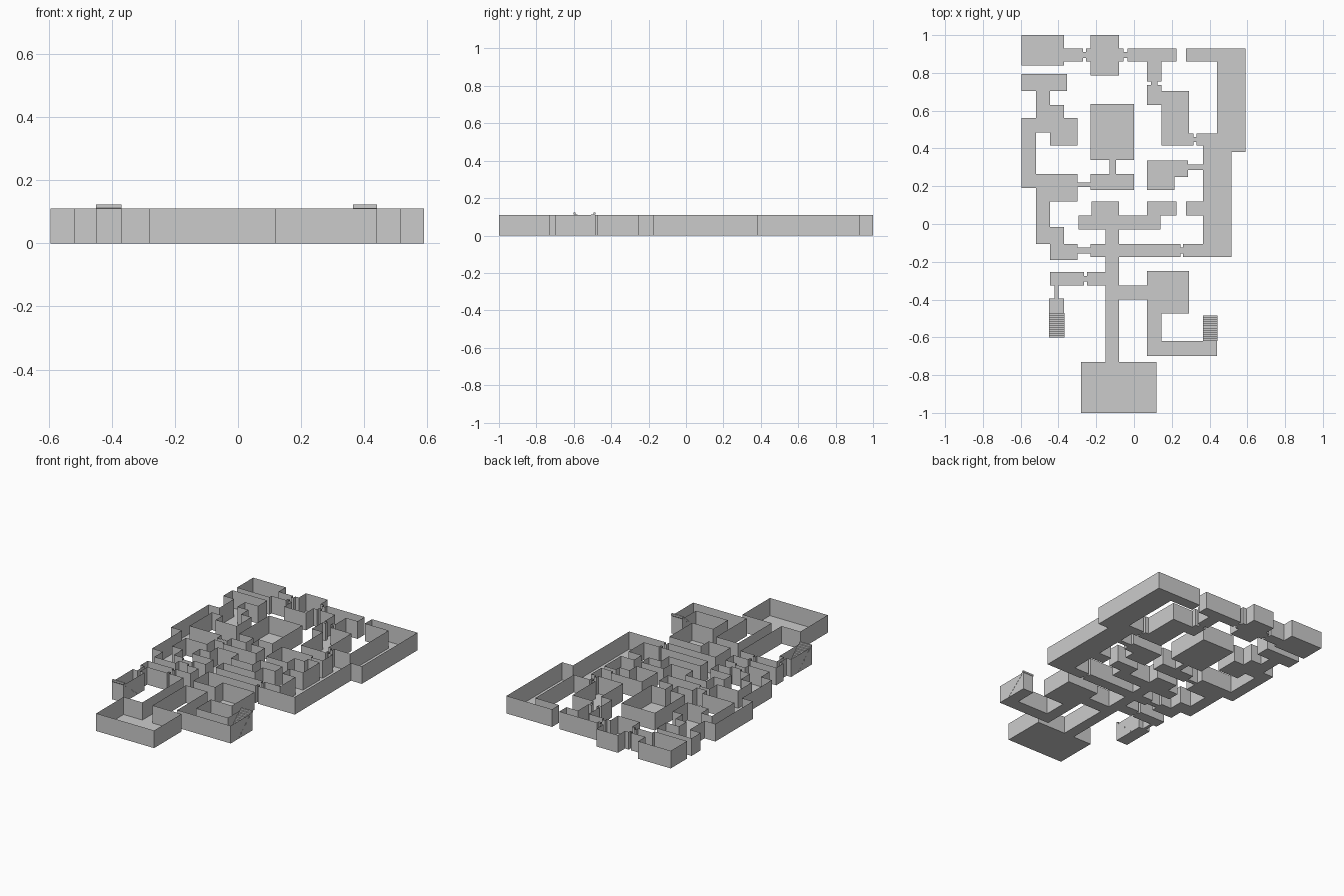
import bpy, bmesh

WALL_H = 0.11

# Plan rectangles: x0, y0, x1, y1
north = [
    (-.595, .84, -.37, 1), (-.37, .86, -.27, .93), (-.27, .88, -.255, .91), (-.255, .86, -.23, .93),
    (-.23, .785, -.08, 1), (-.08, .86, -.055, .93), (-.055, .88, -.035, .91), (-.035, .86, .225, .93),
    (.07, .755, .145, .86), (.09, .735, .125, .755), (.07, .63, .145, .735), (.145, .415, .29, .705),
    (.29, .415, .315, .48), (.315, .435, .33, .46), (.33, .415, .365, .48),
]
west = [
    (-.595, .705, -.355, .795), (-.52, .485, -.445, .705), (-.595, .485, -.52, .56),
    (-.445, .415, -.37, .63), (-.37, .415, -.30, .56), (-.595, .19, -.52, .485),
    (-.52, .19, -.445, .265), (-.445, .12, -.30, .265), (-.52, -.105, -.445, .19),
    (-.445, -.19, -.37, -.015), (-.37, -.19, -.30, -.105),
    (-.30, .195, -.23, .22), (-.30, -.155, -.23, -.125),
]
east = [
    (.275, .86, .44, .93), (.44, .38, .59, .93), (.365, -.175, .44, .48), (.44, -.175, .515, .38),
    (.275, .045, .365, .12), (.07, .18, .215, .335), (.215, .25, .285, .335), (.285, .285, .365, .315),
]
centre = [
    (-.23, .34, 0, .635), (-.13, .265, -.095, .34), (-.23, .18, 0, .265),
    (-.225, .045, -.08, .12), (-.295, -.03, .14, .045), (.07, .045, .225, .12),
    (-.225, -.175, .245, -.105), (-.23, -.175, -.225, -.105),
    (.245, -.155, .26, -.125), (.26, -.175, .365, -.105),
]
south = [
    (-.15, -.73, -.08, -.03), (-.25, -.325, -.15, -.255), (-.265, -.305, -.25, -.275),
    (-.445, -.325, -.265, -.255), (-.42, -.395, -.40, -.325), (-.45, -.6, -.37, -.395),
    (-.08, -.4, .07, -.325), (.07, -.475, .29, -.25), (.07, -.7, .145, -.475),
    (.145, -.7, .44, -.62), (.365, -.62, .44, -.485), (-.28, -1, .12, -.73),
]
rects = north + west + east + centre + south


def finish(name, bm):
    me = bpy.data.meshes.new(name)
    bm.to_mesh(me)
    bm.free()
    ob = bpy.data.objects.new(name, me)
    bpy.context.collection.objects.link(ob)
    return ob


# Rooms: one floor made from the union of all rectangles, walls raised on its border
bm = bmesh.new()
xs = sorted({v for r in rects for v in (r[0], r[2])})
ys = sorted({v for r in rects for v in (r[1], r[3])})
verts = {}


def vert(i, j):
    if (i, j) not in verts:
        verts[i, j] = bm.verts.new((xs[i], ys[j], 0))
    return verts[i, j]


for i in range(len(xs) - 1):
    for j in range(len(ys) - 1):
        cx, cy = (xs[i] + xs[i + 1]) / 2, (ys[j] + ys[j + 1]) / 2
        if any(a < cx < c and b < cy < d for a, b, c, d in rects):
            bm.faces.new([vert(i, j), vert(i + 1, j), vert(i + 1, j + 1), vert(i, j + 1)])
border = [e for e in bm.edges if e.is_boundary]
top = bmesh.ops.extrude_edge_only(bm, edges=border)["geom"]
bmesh.ops.translate(bm, vec=(0, 0, WALL_H), verts=[g for g in top if isinstance(g, bmesh.types.BMVert)])
bmesh.ops.recalc_face_normals(bm, faces=bm.faces)
bmesh.ops.dissolve_limit(bm, angle_limit=0.01, verts=bm.verts, edges=bm.edges)
finish("rooms_and_walls", bm)


# Staircases: stepped profile with a sloping underside
def stairs(name, x0, x1, y_low, y_high, steps=12, height=0.123):
    dy, dz = (y_high - y_low) / steps, height / steps
    prof = [(y_low, 0)]
    for k in range(steps):
        prof += [(y_low + k * dy, (k + 1) * dz), (y_low + (k + 1) * dy, (k + 1) * dz)]
    prof.append((y_high, height - dz))
    bm = bmesh.new()
    face = bm.faces.new([bm.verts.new((x0, y, z)) for y, z in prof])
    ext = bmesh.ops.extrude_face_region(bm, geom=[face], use_keep_orig=True)["geom"]
    bmesh.ops.translate(bm, vec=(x1 - x0, 0, 0), verts=[g for g in ext if isinstance(g, bmesh.types.BMVert)])
    bmesh.ops.recalc_face_normals(bm, faces=bm.faces)
    finish(name, bm)


stairs("west_stairs", -.451, -.369, -.47, -.601)
stairs("east_stairs", .364, .441, -.62, -.484)
